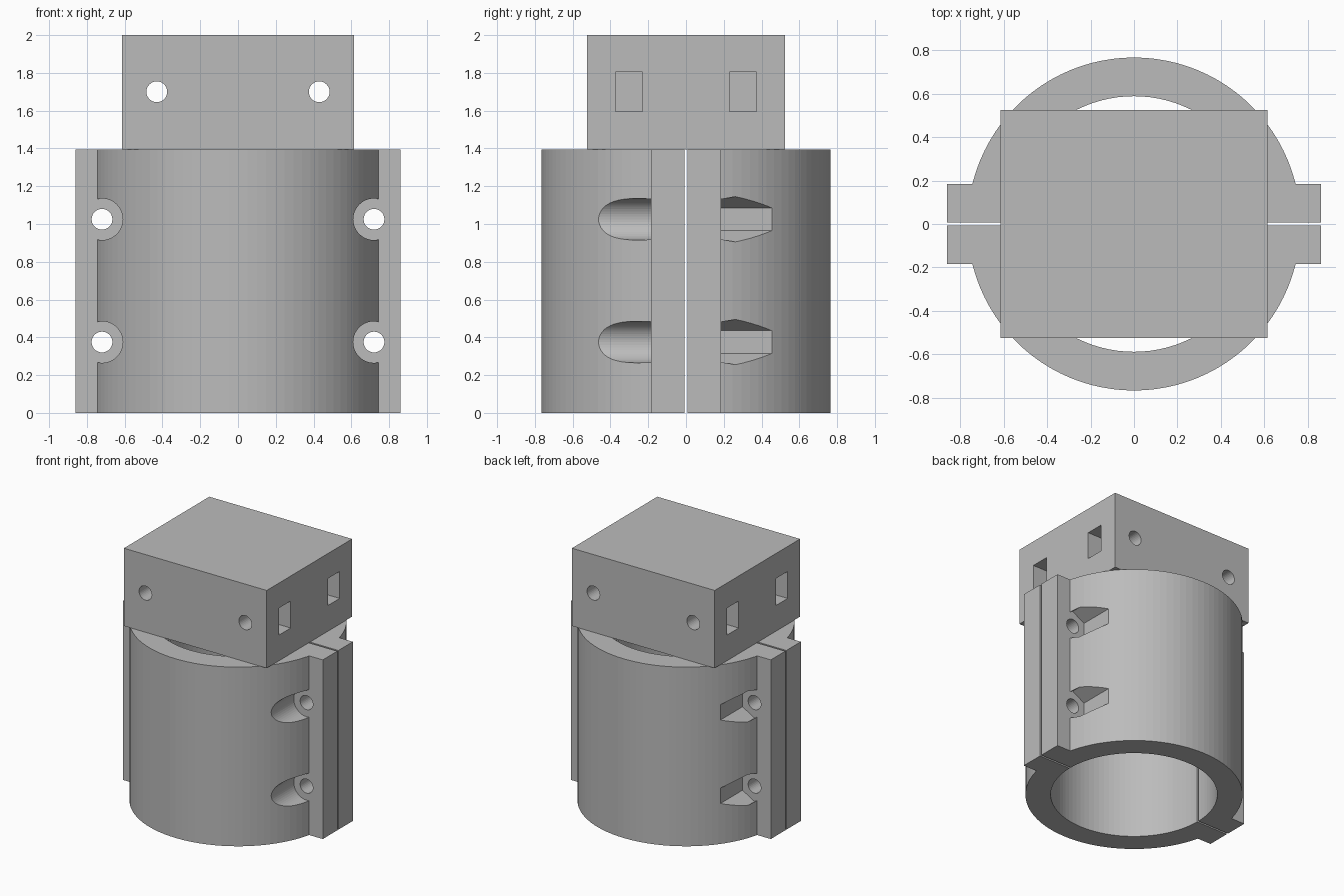
import bpy, math
from mathutils import Matrix

cube = bpy.data.objects.get("Cube")
if cube:
    bpy.data.objects.remove(cube, do_unlink=True)

GREY = (0.5, 0.5, 0.5, 1.0)
mat = bpy.data.materials.new("plain grey")
mat.use_nodes = True
mat.diffuse_color = GREY
mat.node_tree.nodes["Principled BSDF"].inputs["Base Color"].default_value = GREY


def box(name, x, y, z):
    """Box given by its (low, high) range on each axis."""
    bpy.ops.mesh.primitive_cube_add(size=1)
    ob = bpy.context.object
    ob.name = name
    spans = (x, y, z)
    size = [b - a for a, b in spans]
    mid = [(a + b) / 2 for a, b in spans]
    ob.data.transform(Matrix.Translation(mid) @ Matrix.Diagonal((*size, 1)))
    ob.data.materials.append(mat)
    return ob


def cylinder(name, radius, z, sides=96):
    bpy.ops.mesh.primitive_cylinder_add(vertices=sides, radius=radius, depth=z[1] - z[0])
    ob = bpy.context.object
    ob.name = name
    ob.data.transform(Matrix.Translation((0, 0, (z[0] + z[1]) / 2)))
    ob.data.materials.append(mat)
    return ob


def drill(name, x, z, radius, y, sides=32):
    """Cylinder along y; a six-sided one has its points up and down."""
    ob = cylinder(name, radius, (-y[1], -y[0]), sides)
    ob.data.transform(Matrix.Translation((x, 0, z)) @ Matrix.Rotation(math.pi / 2, 4, 'X'))
    return ob


def combine(target, tool, operation='DIFFERENCE'):
    mod = target.modifiers.new(operation.lower(), 'BOOLEAN')
    mod.operation, mod.object, mod.solver = operation, tool, 'EXACT'
    bpy.ops.object.select_all(action='DESELECT')
    bpy.context.view_layer.objects.active = target
    target.select_set(True)
    bpy.ops.object.modifier_apply(modifier=mod.name)
    bpy.data.objects.remove(tool, do_unlink=True)


TOP = 1.395      # height of the clamp sleeve
EAR = 0.185      # half thickness of the bolt flanges

# Clamp sleeve: round tube with a flange on each side
sleeve = cylinder("clamp_sleeve", 0.766, (0, TOP))
combine(sleeve, box("flanges", (-0.86, 0.86), (-EAR, EAR), (0, TOP)), 'UNION')
combine(sleeve, cylinder("bore", 0.588, (-0.1, TOP + 0.1)))

# Slit that splits the sleeve into two halves
combine(sleeve, box("slit", (-1, 1), (-0.007, 0.007), (-0.1, TOP + 0.1)))

# Bolt holes with round recesses in front and hexagonal ones behind
for x in (-0.72, 0.72):
    for z in (0.375, 1.025):
        combine(sleeve, drill("bolt_recess", x, z, 0.11, (-0.9, -EAR), 48))
        combine(sleeve, drill("nut_recess", x, z, 0.12, (EAR, 0.9), 6))
        combine(sleeve, drill("bolt_hole", x, z, 0.055, (-1, 1)))

# Mounting block with cross holes and nut slots in its sides
block = box("mounting_block", (-0.615, 0.615), (-0.525, 0.525), (TOP, 2))
for side in (-1, 1):
    combine(block, drill("cross_hole", side * 0.43, 1.7, 0.055, (-1, 1)))
    for end in (-1, 1):
        xs = sorted((side * 0.31, side * 0.8))
        ys = sorted((end * 0.23, end * 0.373))
        combine(block, box("nut_slot", xs, ys, (1.595, 1.805)))
